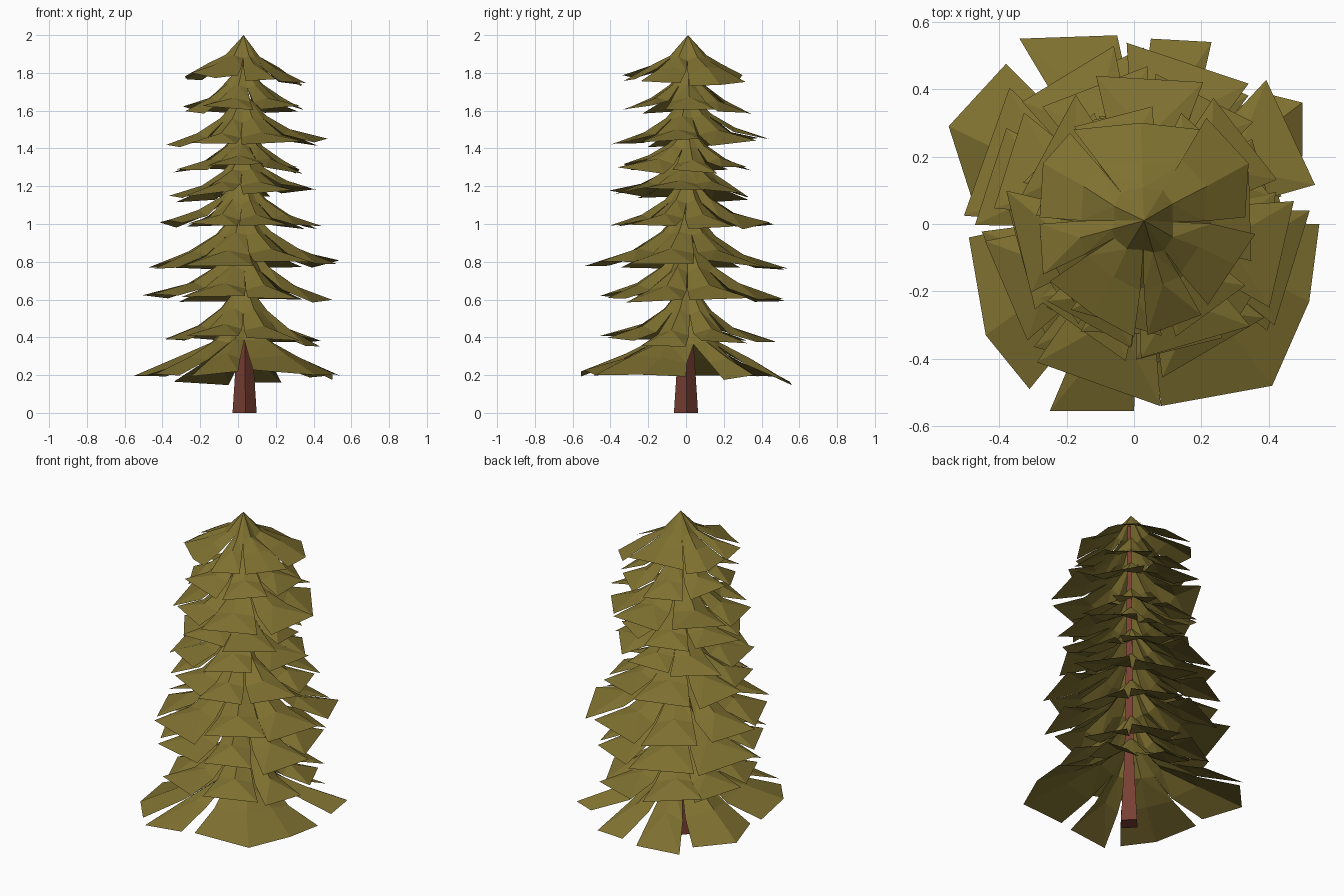
import bpy, bmesh, math, random
from mathutils import Vector

if "Cube" in bpy.data.objects:
    bpy.data.objects.remove(bpy.data.objects["Cube"])

random.seed(11)
CX, CY = 0.03, 0.01          # trunk axis


def material(name, col):
    m = bpy.data.materials.new(name)
    m.diffuse_color = (*col, 1)
    m.use_nodes = True
    m.node_tree.nodes["Principled BSDF"].inputs["Base Color"].default_value = m.diffuse_color
    return m


olive = material("olive needles", (0.213, 0.164, 0.030))
bark = material("red brown bark", (0.19, 0.05, 0.033))


def finish(bm, name, mat):
    me = bpy.data.meshes.new(name)
    bm.to_mesh(me)
    bm.free()
    me.materials.append(mat)
    ob = bpy.data.objects.new(name, me)
    bpy.context.collection.objects.link(ob)
    return ob


def by_side(a, e, n, w, s):
    """Blend four compass values (right, back, left, front) at angle a."""
    c, sn = math.cos(a), math.sin(a)
    return c * c * (e if c > 0 else w) + sn * sn * (n if sn > 0 else s)


def skirt(name, apex, tips, blades, lift=.16, open_slits=()):
    """Ragged cone: shared steep cap, then drooping ridged blades.
    tips: rim heights right, back, left, front.
    blades: lists of (angle, radius) rim corners, counter-clockwise."""
    bm = bmesh.new()

    def vert(a, r, frac, dz=0):
        low = by_side(a, *tips)
        return bm.verts.new((CX + r * math.cos(a), CY + r * math.sin(a),
                             low + (apex - low) * frac + dz))

    top = vert(0, 0, 1)
    n = len(blades)
    # slit lines half way between neighbouring blades
    slits = []
    for i in range(n):
        a0 = blades[i - 1][-1][0] - (2 * math.pi if i == 0 else 0)
        slits.append((a0 + blades[i][0][0]) / 2)
    slits.append(slits[0] + 2 * math.pi)
    mean = sum(r for b in blades for _, r in b) / sum(len(b) for b in blades)
    ring = [vert(s, mean * random.uniform(.26, .33), random.uniform(.44, .5))
            for s in slits[:n]]
    for i, blade in enumerate(blades):
        left, right = ring[i], ring[(i + 1) % n]
        am = (blade[0][0] + blade[-1][0]) / 2
        tilt = random.uniform(-.015, .015)
        ridge = vert(am, mean * .3, .52)
        bm.faces.new((top, left, ridge))
        bm.faces.new((top, ridge, right))
        # middle row: ends narrow the slit, centre lifted into a ridge
        mid, rim = [], []
        for k, (a, r) in enumerate(blade):
            side = k in (0, len(blade) - 1)
            ma = a
            if k == 0 and i not in open_slits:
                ma += (slits[i] - a) * random.uniform(.4, 1)
            if k == len(blade) - 1 and (i + 1) % n not in open_slits:
                ma += (slits[i + 1] - a) * random.uniform(.4, 1)
            mid.append(vert(ma, r * .6, lift if side else lift + .07, tilt * .5))
            rim.append(vert(a, r, 0, tilt + random.uniform(-.015, .015)))
        if len(blade) == 2:
            c = vert(am, mean * .6, lift + .08, tilt * .5)
            mid.insert(1, c)
            bm.faces.new((mid[0], rim[0], c))
            bm.faces.new((c, rim[0], rim[1]))
            bm.faces.new((c, rim[1], mid[2]))
        else:
            for k in range(len(blade) - 1):
                bm.faces.new((mid[k], rim[k], rim[k + 1], mid[k + 1]))
        # join middle row to the cap
        bm.faces.new((left, mid[0], ridge))
        for k in range(len(mid) - 1):
            bm.faces.new((ridge, mid[k], mid[k + 1]))
        bm.faces.new((ridge, mid[-1], right))
    return finish(bm, name, olive)


def polar(rows):
    """Turn rim corners in x, y into rising angles and radii."""
    out, last = [], -.3
    for b in rows:
        row = []
        for x, y in b:
            v = Vector((x - CX, y - CY))
            a = math.atan2(v.y, v.x)
            while a < last - .2:
                a += 2 * math.pi
            last = a
            row.append((a, v.length))
        out.append(row)
    return out


# lowest skirt, open in front and on the right where the trunk shows
low = [
    [(.50, .20), (.50, .36), (.38, .39)],
    [(.23, .54), (.05, .55)],
    [(-.05, .56), (-.34, .55)],
    [(-.38, .475), (-.55, .29), (-.47, .04)],
    [(-.49, -.04), (-.44, -.33), (-.31, -.49)],
    [(-.25, -.555), (0, -.555)],
    [(.08, -.54), (.41, -.48), (.52, -.23), (.55, 0)],
]
skirt("branch_skirt_1", .56, (.185, .17, .19, .22), polar(low), .21, (0, 6))

# crown skirt
crown = [
    [(.33, .02), (.34, .18), (.215, .315)],
    [(.20, .28), (.02, .30), (-.18, .28)],
    [(-.19, .27), (-.27, .18), (-.28, .02)],
    [(-.28, 0), (-.27, -.15)],
    [(-.25, -.17), (-.12, -.27), (0, -.335)],
    [(.04, -.33), (.20, -.27)],
    [(.22, -.24), (.30, -.12), (.36, -.03)],
]
skirt("branch_skirt_10", 2.0, (1.755, 1.78, 1.785, 1.775), polar(crown), .24)

# middle skirts: apex z, rim heights and reach (right, back, left, front)
tiers = [
    (.71, (.36, .36, .39, .385), (.45, .47, .41, .45)),
    (.94, (.59, .60, .62, .60), (.48, .53, .48, .44)),
    (1.11, (.80, .745, .77, .79), (.50, .54, .44, .50)),
    (1.27, (.98, 1.0, 1.01, .975), (.43, .45, .40, .38)),
    (1.41, (1.17, 1.145, 1.13, 1.165), (.43, .35, .35, .40)),
    (1.53, (1.28, 1.295, 1.28, 1.31), (.36, .33, .35, .35)),
    (1.70, (1.435, 1.455, 1.41, 1.405), (.47, .44, .35, .38)),
    (1.86, (1.61, 1.585, 1.615, 1.60), (.37, .37, .31, .34)),
]
for t, (apex, tips, (e, nn, w, s)) in enumerate(tiers):
    count = 8 if t < 4 else 7
    step = 2 * math.pi / count
    start = random.uniform(0, step)
    blades = []
    for i in range(count):
        a = start + (i + random.uniform(-.08, .08)) * step
        half = step * random.uniform(.39, .5)
        long = random.uniform(.92, 1.06)
        row = []
        for ang in (a - half, a + half):
            r = by_side(ang, e - CX, nn - CY, w + CX, s + CY)
            row.append((ang, r * long * random.uniform(.97, 1.05)))
        blades.append(row)
    skirt(f"branch_skirt_{t + 2}", apex, tips, blades)

# trunk: four-sided taper, corners facing front and sides
bm = bmesh.new()
rows = []
for z, r in ((0, .064), (.34, .042), (.6, .032), (1.93, .014)):
    rows.append([bm.verts.new((.035 + r * math.cos(k * math.pi / 2 + .06),
                               r * math.sin(k * math.pi / 2 + .06), z)) for k in range(4)])
for lo, hi in zip(rows, rows[1:]):
    for k in range(4):
        bm.faces.new((lo[k], lo[(k + 1) % 4], hi[(k + 1) % 4], hi[k]))
bm.faces.new(rows[0][::-1])
bm.faces.new(rows[-1])
finish(bm, "trunk", bark)
